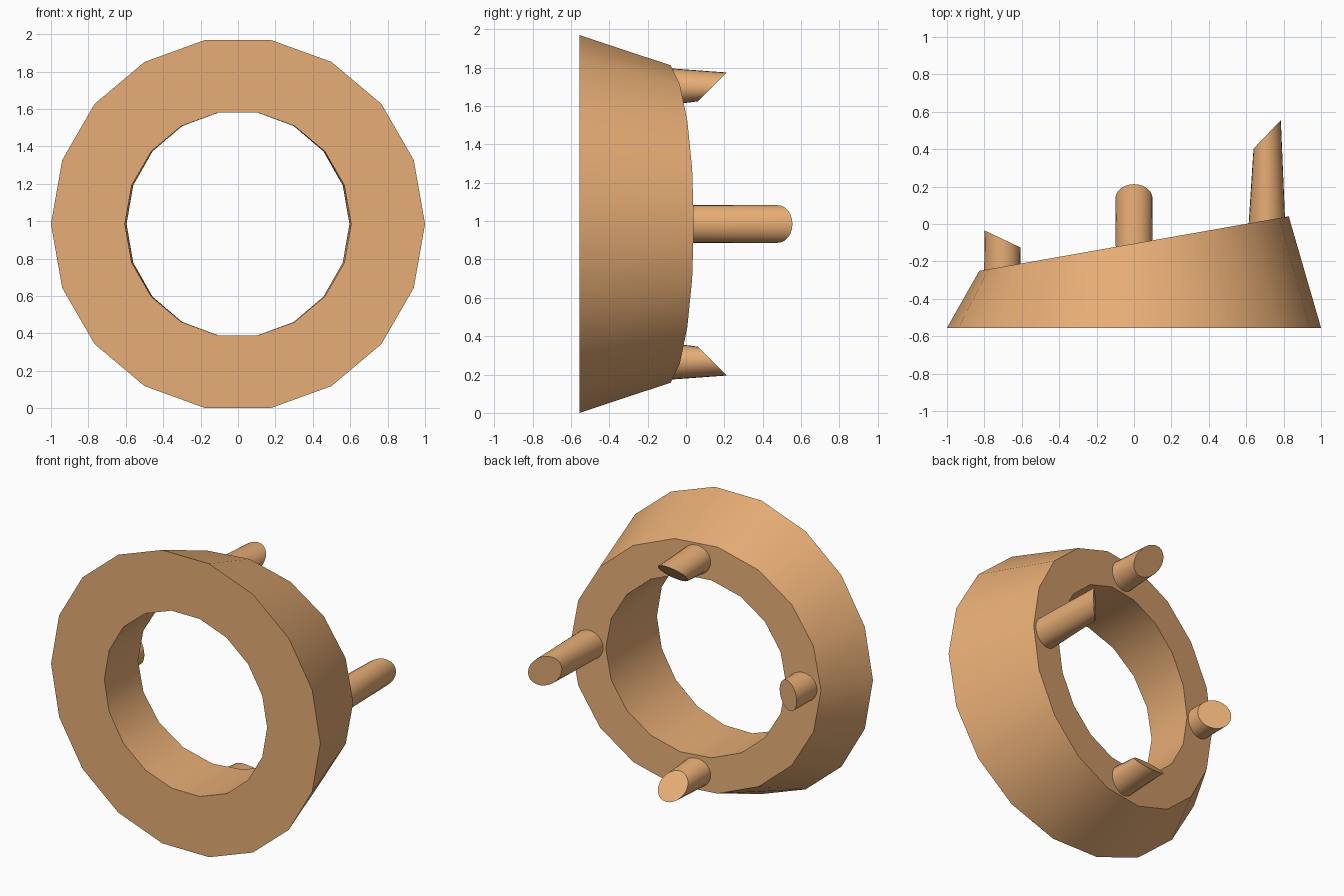
import bpy, bmesh
from math import sin, cos, pi, radians

if "Cube" in bpy.data.objects:
    bpy.data.objects.remove(bpy.data.objects["Cube"])

CZ = 0.985            # height of the ring centre
FRONT, REAR = -0.555, -0.105
TILT = radians(10)    # rear face swings back towards +x

mat = bpy.data.materials.new("orange_tan")
mat.diffuse_color = (0.8, 0.42, 0.18, 1)
mat.use_nodes = True
mat.node_tree.nodes["Principled BSDF"].inputs["Base Color"].default_value = mat.diffuse_color


def loop(n, center, u, v):
    """Ellipse of n points around center with half axes u and v."""
    return [[c + a * cos(2 * pi * i / n) + b * sin(2 * pi * i / n)
             for c, a, b in zip(center, u, v)] for i in range(n)]


def loft(name, loops, closed):
    """Skin between loops; closed joins last to first, otherwise ends are capped."""
    bm = bmesh.new()
    rows = [[bm.verts.new(p) for p in lp] for lp in loops]
    n = len(rows[0])
    pairs = list(zip(rows, rows[1:])) + ([(rows[-1], rows[0])] if closed else [])
    for a, b in pairs:
        for i in range(n):
            j = (i + 1) % n
            bm.faces.new((a[i], a[j], b[j], b[i]))
    if not closed:
        bm.faces.new(rows[0])
        bm.faces.new(rows[-1])
    bmesh.ops.recalc_face_normals(bm, faces=bm.faces[:])
    me = bpy.data.meshes.new(name)
    bm.to_mesh(me)
    bm.free()
    me.materials.append(mat)
    ob = bpy.data.objects.new(name, me)
    bpy.context.collection.objects.link(ob)
    bpy.ops.object.select_all(action='DESELECT')
    ob.select_set(True)
    bpy.context.view_layer.objects.active = ob
    bpy.ops.object.shade_smooth_by_angle(angle=radians(30))


# Wedge-shaped ring: upright front face, tilted smaller rear face
def ring_loop(r, y, tilt):
    return loop(18, (0, y, CZ), (r * cos(tilt), r * sin(tilt), 0), (0, 0, r))


loft("ring", [ring_loop(1.0, FRONT, 0), ring_loop(0.84, REAR, TILT),
              ring_loop(0.605, REAR, TILT), ring_loop(0.605, FRONT, 0)], True)


# Pegs: round base lying on the rear face, slanted end cut
def peg(name, x, z, tip, u, v):
    base = (x, REAR + x * sin(TILT) / cos(TILT) - 0.01, CZ + z)
    bu, bv = (0.099 * cos(TILT), 0.099 * sin(TILT), 0), (0, 0, 0.099)
    loft(name, [loop(24, base, bu, bv), loop(24, tip, u, v)], False)


peg("long_side_peg", 0.71, 0, (0.712, 0.479, CZ), (0.073, 0.076, 0), (0, 0, 0.098))
peg("short_side_peg", -0.704, 0, (-0.703, -0.08, CZ), (0.095, -0.045, 0), (0, 0, 0.098))
for name, s in (("top_peg", 1), ("bottom_peg", -1)):
    peg(name, 0, s * 0.715, (0, 0.138, CZ + s * 0.715),
        (0.099, 0, 0), (0, s * s * 0.075 * s, 0.075) if s > 0 else (0, -0.075, 0.075))
